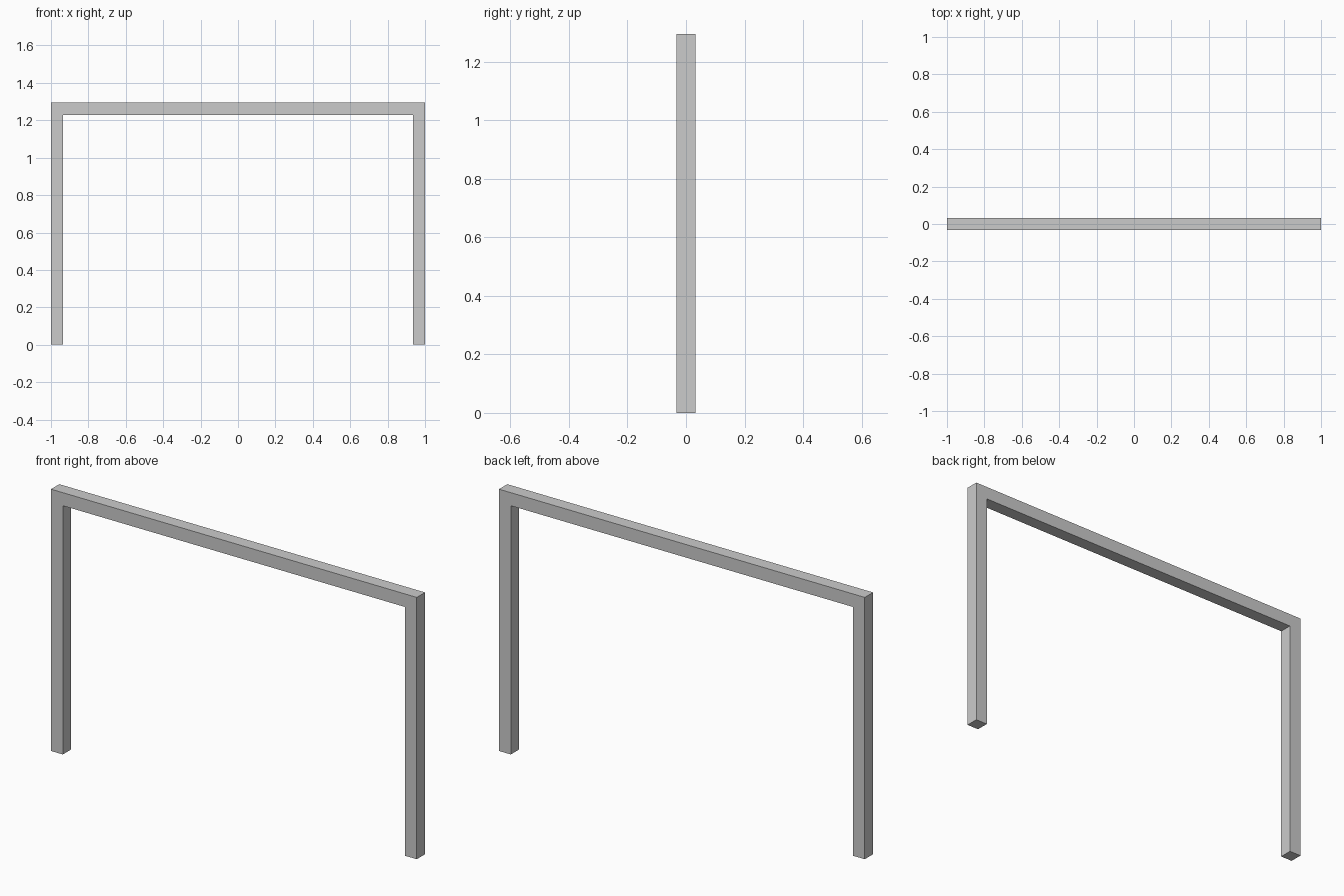
import bpy
import bmesh

if "Cube" in bpy.data.objects:
    bpy.data.objects.remove(bpy.data.objects["Cube"])

HEIGHT = 1.294    # overall height
HALF = 1.0        # half of the overall width
BAR = 0.0645      # square bar thickness

# Goal-shaped outline in the front plane
inner, under = HALF - BAR, HEIGHT - BAR
outline = [(-HALF, 0), (-inner, 0), (-inner, under), (inner, under),
           (inner, 0), (HALF, 0), (HALF, HEIGHT), (-HALF, HEIGHT)]

# Extrude the outline to the bar depth
bm = bmesh.new()
face = bm.faces.new([bm.verts.new((x, -BAR / 2, z)) for x, z in outline])
result = bmesh.ops.extrude_face_region(bm, geom=[face], use_keep_orig=True)
back = [v for v in result["geom"] if isinstance(v, bmesh.types.BMVert)]
bmesh.ops.translate(bm, verts=back, vec=(0, BAR, 0))
bmesh.ops.recalc_face_normals(bm, faces=bm.faces)

# One-piece frame: two posts and a crossbar
mesh = bpy.data.meshes.new("goal_frame")
bm.to_mesh(mesh)
bm.free()
frame = bpy.data.objects.new("goal_frame", mesh)
bpy.context.collection.objects.link(frame)
